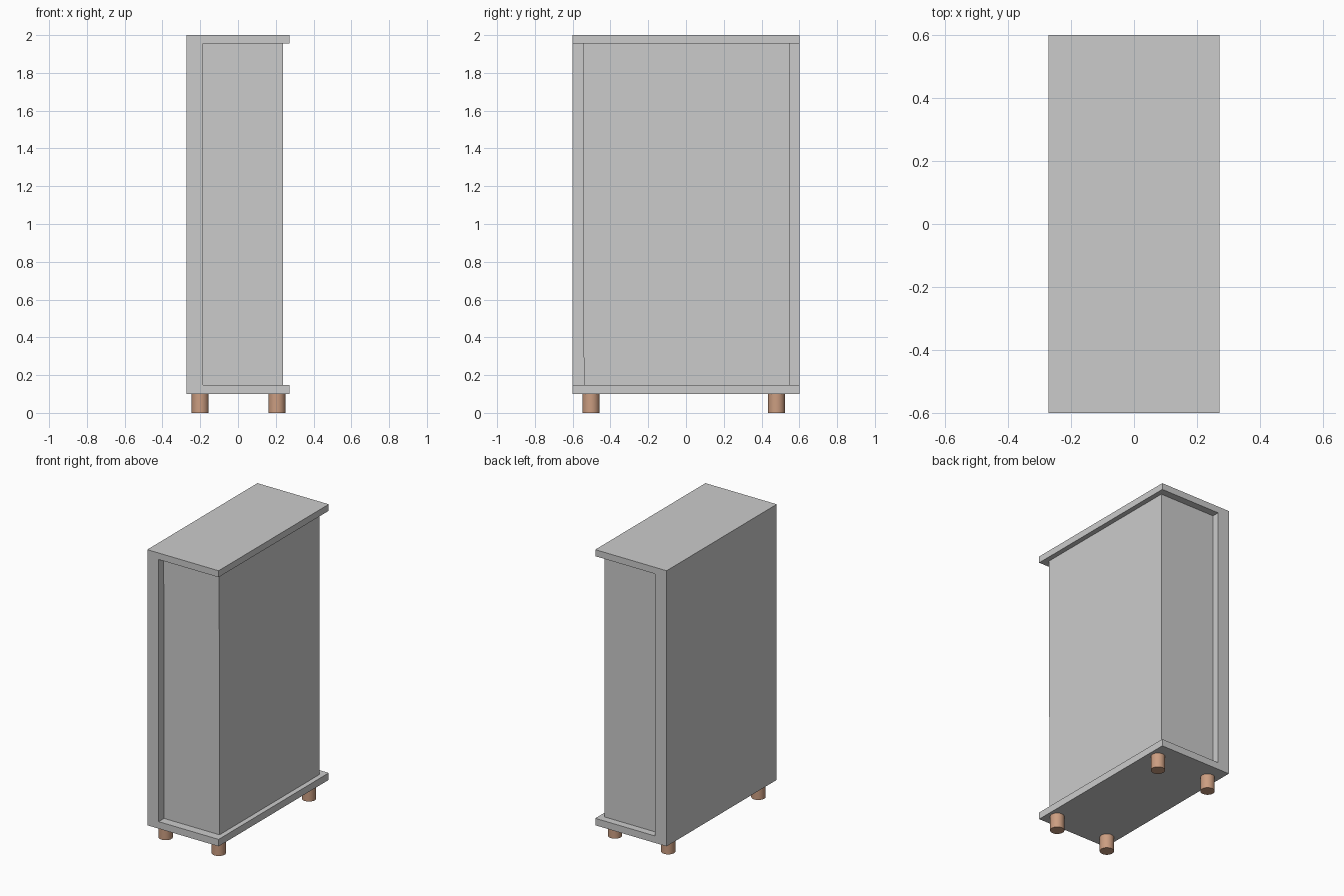
import bpy, bmesh

if "Cube" in bpy.data.objects:
    bpy.data.objects.remove(bpy.data.objects["Cube"])


def extrude_y(name, profile, y0, y1):
    """Extrude an x/z outline along y."""
    bm = bmesh.new()
    face = bm.faces.new([bm.verts.new((x, y0, z)) for x, z in profile])
    ext = bmesh.ops.extrude_face_region(bm, geom=[face])
    moved = [v for v in ext["geom"] if isinstance(v, bmesh.types.BMVert)]
    bmesh.ops.translate(bm, verts=moved, vec=(0, y1 - y0, 0))
    bmesh.ops.recalc_face_normals(bm, faces=bm.faces)
    me = bpy.data.meshes.new(name)
    bm.to_mesh(me)
    bm.free()
    ob = bpy.data.objects.new(name, me)
    bpy.context.collection.objects.link(ob)
    return ob


X, BACK, DOOR = 0.272, -0.185, 0.238
Z0, Z1, Z2, Z3 = 0.10, 0.148, 1.955, 2.0

# C-shaped outer frame: thick back panel with top and bottom plates
extrude_y("outer_frame", [(-X, Z0), (X, Z0), (X, Z1), (BACK, Z1),
                          (BACK, Z2), (X, Z2), (X, Z3), (-X, Z3)], -0.6, 0.6)

# Cabinet body, with a very slight lean on its front side
body = extrude_y("cabinet_body", [(BACK, Z1), (DOOR, Z1), (DOOR, Z2), (BACK, Z2)],
                 -0.545, 0.55)
for v in body.data.vertices:
    if v.co.y < 0 and v.co.z < 1:
        v.co.y += 0.004

# Round wooden legs
wood = bpy.data.materials.new("brown_wood")
wood.diffuse_color = (0.6, 0.34, 0.22, 1)
wood.use_nodes = True
wood.node_tree.nodes["Principled BSDF"].inputs["Base Color"].default_value = wood.diffuse_color
for i, x in enumerate((-0.2, 0.206)):
    for j, y in enumerate((-0.503, 0.479)):
        bpy.ops.mesh.primitive_cylinder_add(vertices=32, radius=0.045, depth=Z0,
                                            location=(x, y, Z0 / 2))
        leg = bpy.context.object
        leg.name = ("back", "door")[i] + "_leg_" + ("front", "rear")[j]
        leg.data.materials.append(wood)
        bpy.ops.object.shade_smooth_by_angle()
